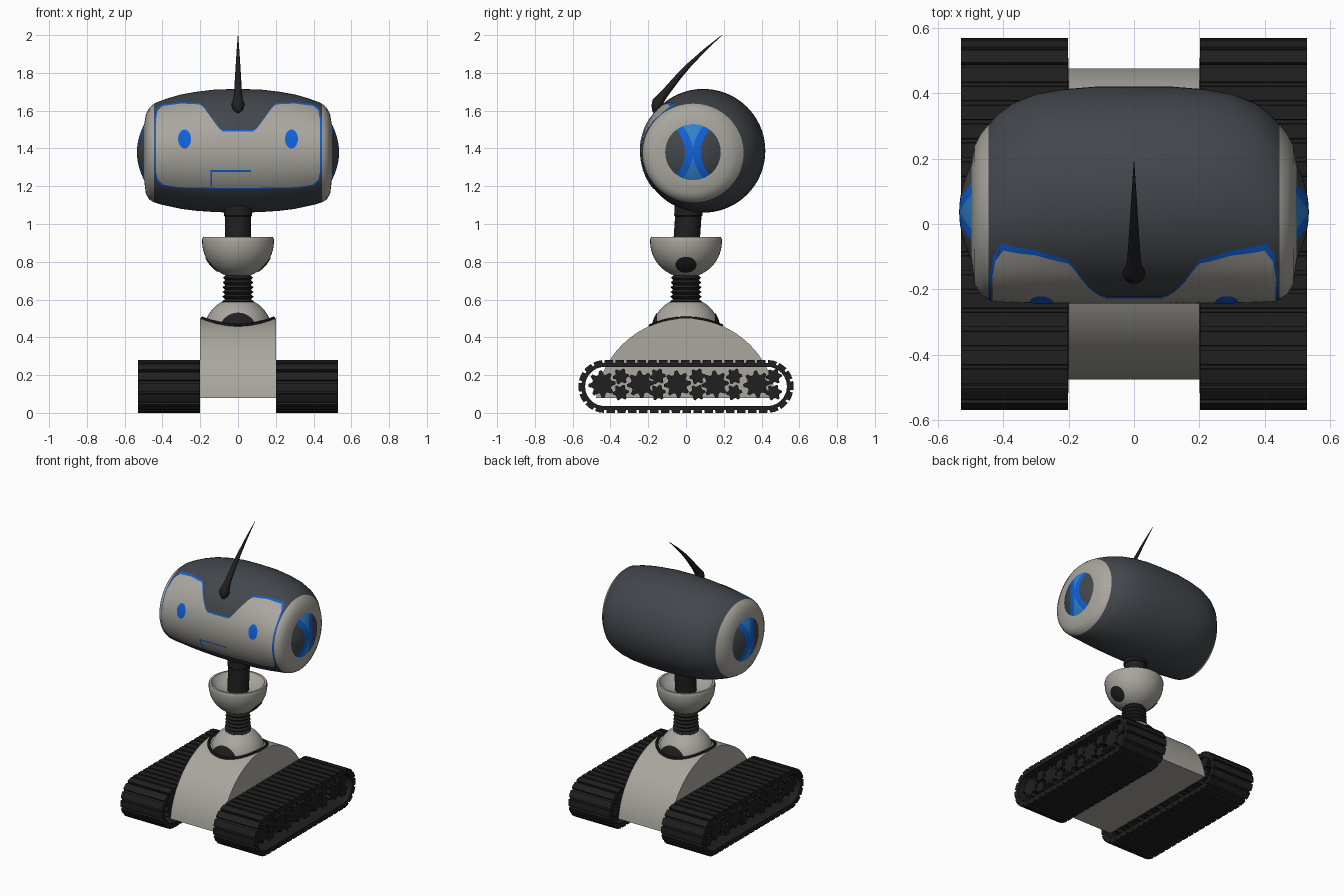
import bpy, bmesh
from math import sin, cos, pi, sqrt
from mathutils import Vector

if "Cube" in bpy.data.objects:
    bpy.data.objects.remove(bpy.data.objects["Cube"])


def material(name, r, g, b):
    m = bpy.data.materials.new(name)
    m.diffuse_color = (r, g, b, 1)
    m.use_nodes = True
    m.node_tree.nodes["Principled BSDF"].inputs["Base Color"].default_value = m.diffuse_color
    return m


LIGHT = material("warm light grey", 0.40, 0.385, 0.345)
SLATE = material("slate grey", 0.055, 0.063, 0.072)
BLACK = material("rubber black", 0.014, 0.014, 0.014)
BLUE = material("bright blue", 0.005, 0.12, 0.70)
SKY = material("light blue", 0.03, 0.23, 0.62)


def build(name, verts, faces, mats, rule=None, out=None, angle=35):
    """Mesh object; rule(centre) picks the material, out gives the facing of open sheets."""
    bm = bmesh.new()
    vs = [bm.verts.new(v) for v in verts]
    for f in faces:
        bm.faces.new([vs[i] for i in f])
    bmesh.ops.remove_doubles(bm, verts=bm.verts, dist=1e-5)
    bmesh.ops.recalc_face_normals(bm, faces=bm.faces)
    if out and sum(f.normal.dot(Vector(out)) * f.calc_area() for f in bm.faces) < 0:
        bmesh.ops.reverse_faces(bm, faces=bm.faces)
    for f in bm.faces:
        f.smooth = True
        if rule:
            f.material_index = rule(f.calc_center_median())
    me = bpy.data.meshes.new(name)
    bm.to_mesh(me)
    bm.free()
    for m in mats:
        me.materials.append(m)
    me.set_sharp_from_angle(angle=angle * pi / 180)
    ob = bpy.data.objects.new(name, me)
    bpy.context.collection.objects.link(ob)
    return ob


def loft(name, rings, mats, loop=False, rule=None):
    """Skin closed rings; capped at the ends, or joined round when loop is set."""
    n, k = len(rings[0]), len(rings)
    faces = [(i * n + j, i * n + (j + 1) % n, (i + 1) % k * n + (j + 1) % n, (i + 1) % k * n + j)
             for i in range(k if loop else k - 1) for j in range(n)]
    if not loop:
        faces += [tuple(range(n)), tuple(range((k - 1) * n, k * n))]
    return build(name, [v for r in rings for v in r], faces, mats, rule)


def circle(c, r, n=40, u=(1, 0, 0), v=(0, 1, 0)):
    c, u, v = Vector(c), Vector(u), Vector(v)
    return [c + u * r * cos(2 * pi * i / n) + v * r * sin(2 * pi * i / n) for i in range(n)]


def lathe(name, profile, mat):
    return loft(name, [circle((0, 0, z), r) for r, z in profile], [mat])


def sheet(name, rows, mats, rule=None, out=None):
    n = len(rows[0])
    faces = [(i * n + j, i * n + j + 1, (i + 1) * n + j + 1, (i + 1) * n + j)
             for i in range(len(rows) - 1) for j in range(n - 1)]
    return build(name, [v for r in rows for v in r], faces, mats, rule, out)


def interp(x, pts):
    x = min(max(x, pts[0][0]), pts[-1][0])
    for a, b in zip(pts, pts[1:]):
        if x <= b[0]:
            t = (x - a[0]) / (b[0] - a[0])
            return [p + (q - p) * t for p, q in zip(a[1:], b[1:])]


# Head: barrel across x; stations are x, front y, back y, bottom z, top z
HEAD = [(0, -.238, .42, 1.06, 1.715), (.12, -.238, .42, 1.063, 1.712), (.22, -.237, .412, 1.07, 1.70),
        (.30, -.236, .398, 1.08, 1.686), (.37, -.235, .37, 1.095, 1.666), (.415, -.233, .338, 1.105, 1.65),
        (.445, -.23, .305, 1.115, 1.637), (.47, -.215, .275, 1.13, 1.615), (.488, -.185, .24, 1.16, 1.58),
        (.497, -.115, .185, 1.235, 1.525)]


def head_ellipse(x):
    f, b, lo, hi = interp(abs(x), HEAD)
    return (f + b) / 2, (lo + hi) / 2, (b - f) / 2, (hi - lo) / 2


def head_ring(x):
    cy, cz, ry, rz = head_ellipse(x)
    return [(x, cy + ry * cos(2 * pi * i / 72), cz + rz * sin(2 * pi * i / 72)) for i in range(72)]


xs = [-s[0] for s in reversed(HEAD)] + [s[0] for s in HEAD[1:]]
loft("head", [head_ring(x) for x in xs], [SLATE, LIGHT], rule=lambda c: int(abs(c.x) > .446))


# Face details: thin sheets laid on the front of the head
def face_patch(name, xs, lo, hi, off, mat, rows=20):
    def on_head(x, z):
        cy, cz, ry, rz = head_ellipse(x)
        return (x, cy - ry * sqrt(max(0, 1 - ((z - cz) / rz) ** 2)) - off, z)
    grid = [[on_head(x, lo(x) + (hi(x) - lo(x)) * k / rows) for k in range(rows + 1)] for x in xs]
    return sheet(name, grid, [mat], out=(0, -1, 0))


TOP = [(0, 1.49), (.08, 1.49), (.10, 1.505), (.18, 1.615), (.20, 1.633), (.30, 1.638),
       (.40, 1.625), (.425, 1.60), (.435, 1.55)]
LOW = [(0, 1.19), (.32, 1.195), (.40, 1.21), (.425, 1.235), (.435, 1.28)]
half = sorted({p[0] for p in TOP + LOW} | {.02 * i for i in range(1, 22)})
cols = [-x for x in reversed(half[1:])] + half
face_patch("face_plate_trim", [x * 1.014 for x in cols], lambda x: interp(abs(x) / 1.014, LOW)[0] - .006,
           lambda x: interp(abs(x) / 1.014, TOP)[0] + .007, .003, BLUE)
face_patch("face_plate", cols, lambda x: interp(abs(x), LOW)[0], lambda x: interp(abs(x), TOP)[0], .006, LIGHT)
for s, side in ((-1, "left"), (1, "right")):
    def lid(x, s=s):
        return .05 * sqrt(max(0, 1 - ((x - s * .283) / .034) ** 2))
    face_patch(side + "_eye", [s * .283 - .034 * cos(pi * i / 20) for i in range(21)],
               lambda x: 1.45 - lid(x), lambda x: 1.45 + lid(x), .009, BLUE)
face_patch("mouth_line", [-.145 + .0215 * i for i in range(11)], lambda x: 1.276, lambda x: 1.285, .009, BLUE, 2)
face_patch("mouth_corner", [-.145, -.137], lambda x: 1.20, lambda x: 1.276, .009, BLUE, 8)

# Side lenses: bulging discs with an hourglass of blue
R = .155
for s, side in ((-1, "left"), (1, "right")):
    rows = []
    for i in range(33):
        z = R * sin(pi * (i / 32 - .5))
        h = sqrt(max(0, R * R - z * z))
        w = min(h, .042 + .075 * (z / R) ** 2)
        g = max(0, min(w - .022, .068 * (z / R) ** 2))
        ys = [-h + (h - w) * k / 5 for k in range(5)] + [-w, -(w + g) / 2]
        ys += [-g, -g / 2, 0]
        ys += [-y for y in reversed(ys[:-1])]
        rows.append([(s * (.493 + .042 * (1 - (y * y + z * z) / R ** 2)), .037 + y, 1.38 + z) for y in ys])

    def lens_rule(c):
        y, q = abs(c.y - .037), ((c.z - 1.38) / R) ** 2
        if y > .042 + .075 * q:
            return 0
        return 2 if y < min(.020 + .075 * q, .068 * q) else 1
    sheet(side + "_lens", rows, [SLATE, BLUE, SKY], lens_rule, (s, 0, 0))

# Antenna: swept-back tapering spike with a swollen root (y, z, radius)
spike = [(-.172, 1.59, .008), (-.162, 1.61, .028), (-.150, 1.635, .035), (-.138, 1.66, .026), (-.11, 1.695, .021),
         (-.04, 1.78, .016), (.02, 1.845, .012), (.10, 1.922, .007), (.19, 2.0, .001)]
loft("antenna", [circle((0, y, z), r, 16, v=(0, .75, -.66)) for y, z, r in spike], [BLACK])

# Neck post, cup and bellows
loft("neck_post", [circle((0, y, z), r) for y, z, r in
                   ((0, .86, .07), (.012, 1.04, .07), (.012, 1.045, .075), (.017, 1.12, .075))], [BLACK])
bowl = [(.001, .875), (.07, .875), (.13, .89), (.165, .918), (.172, .93), (.186, .93), (.19, .92)]
bowl += [(.19 * cos(a * pi / 36), .907 - .19 * sin(a * pi / 36)) for a in range(0, 18)]
lathe("neck_cup", bowl, LIGHT)
ribs = [(.068 if i % 2 else .086 - .0006 * i, .565 + .0125 * i) for i in range(14)]
lathe("bellows", ribs, BLACK)


def round_patch(name, centre, radius, direction, angle):
    d = Vector(direction).normalized()
    u = d.orthogonal().normalized()
    v = d.cross(u)
    c = Vector(centre)
    loft(name, [circle(c + d * radius * cos(a), radius * sin(a), 32, u, v)
                for a in (angle * k / 6 + .001 for k in range(7))], [BLACK])


for s, side in ((-1, "left"), (1, "right")):
    round_patch(side + "_cup_port", (0, 0, .907), .194, (s * .75, 0, -.66), .29)

# Shoulder dome with front and back ports and a dark seam around it
lathe("shoulder_dome", [(.18 * cos(a * pi / 60), .43 + .18 * sin(a * pi / 60)) for a in range(-5, 21)], LIGHT)
for s, side in ((-1, "front"), (1, "back")):
    round_patch(side + "_dome_port", (0, 0, .43), .184, (0, s, 0), .58)
seam = []
for i in range(64):
    d = Vector((cos(2 * pi * i / 64), sin(2 * pi * i / 64), 0))
    p = d * .188
    p.z = .02 + sqrt(.48 ** 2 - p.y ** 2)
    seam.append(circle(p, .01, 8, d, (0, 0, 1)))
loft("dome_seam", seam, [BLACK], loop=True)

# Body: arched block between the tracks
a0 = .1253
arch = [(-.48 * cos(a0 + (pi - 2 * a0) * i / 48), .02 + .48 * sin(a0 + (pi - 2 * a0) * i / 48)) for i in range(49)]
loft("body", [[(x, y, z) for y, z in arch] for x in (-.2, .2)], [LIGHT])


# Tracks: ribbed belts over rows of toothed wheels
def belt_point(t, r):
    """Point at fraction t of a stadium loop with end radius r."""
    L, rm = .86, .13
    d = t * (2 * L + 2 * pi * rm)
    if d < L:
        return (-.43 + d, .14 + r)
    d -= L
    if d < pi * rm:
        return (.43 + r * sin(d / rm), .14 + r * cos(d / rm))
    d -= pi * rm
    if d < L:
        return (.43 - d, .14 - r)
    a = (d - L) / rm
    return (-.43 - r * sin(a), .14 - r * cos(a))


LUGS = 44
outer, inner = [], []
for i in range(LUGS):
    for f, r in ((0, .14), (.38, .14), (.76, .14), (.78, .124), (.98, .124)):
        outer.append(belt_point((i + f) / LUGS, r))
        inner.append(belt_point((i + f) / LUGS, .104))
wheels = [(y, .152, .072, 8) for y in (-.445, -.24, -.045, .155, .375)]
wheels += [(y, z, .043, 6) for y in (-.345, -.15, .06, .255, .465) for z in (.193, .108)]
for s, side in ((-1, "left"), (1, "right")):
    x0, x1 = s * .202, s * .53
    loft(side + "_track_belt", [[(x, y, z) for y, z in loop] for x, loop in
                                ((x0, outer), (x1, outer), (x1, inner), (x0, inner))], [BLACK], loop=True)
    for k, (y, z, r, teeth) in enumerate(wheels):
        n = teeth * 4
        ring = [(y + r * (1, 1, .72, .72)[j % 4] * cos(2 * pi * j / n),
                 z + r * (1, 1, .72, .72)[j % 4] * sin(2 * pi * j / n)) for j in range(n)]
        loft(f"{side}_track_wheel_{k + 1}", [[(x, p, q) for p, q in ring] for x in (s * .2, s * .505)], [BLACK])
